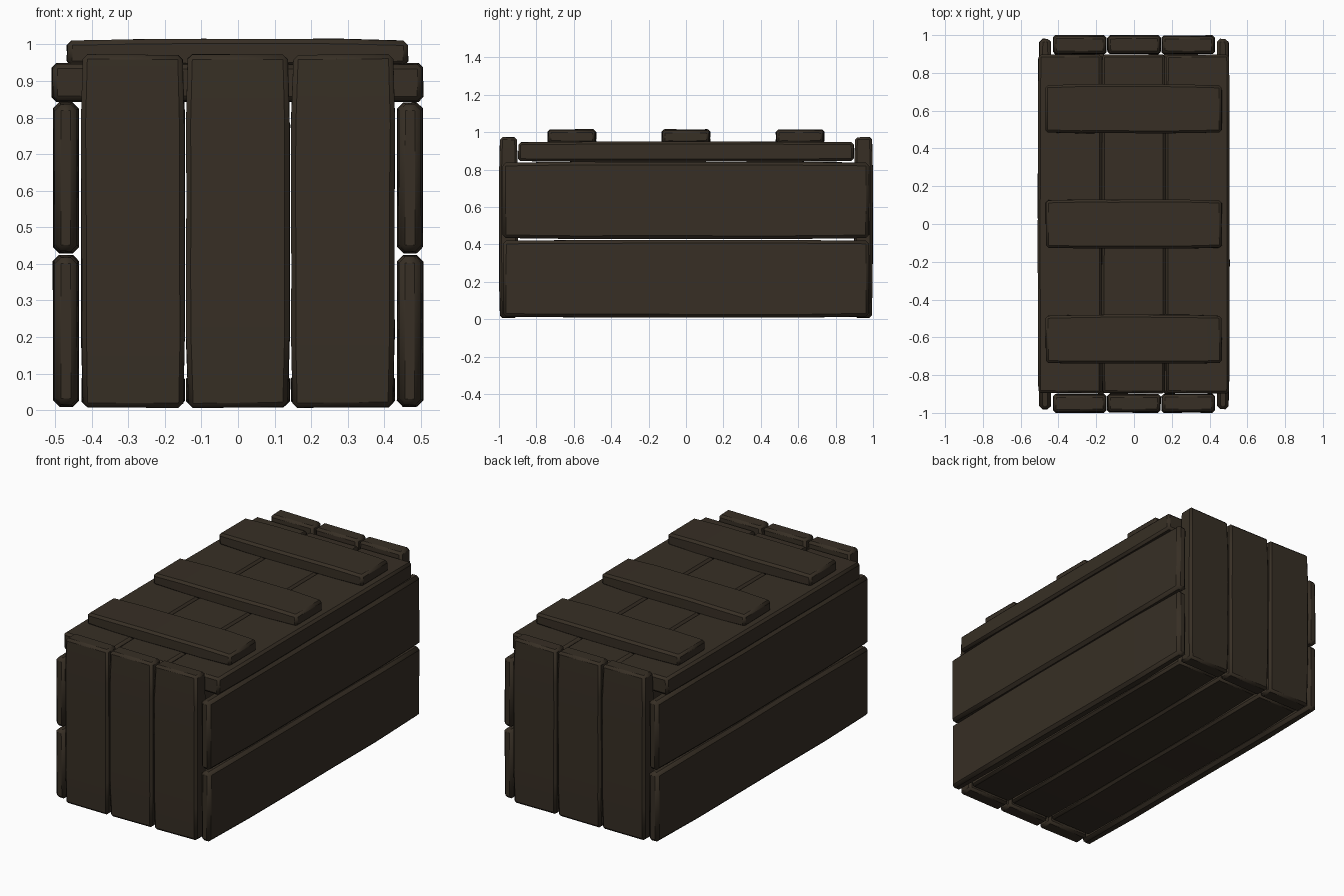
import bpy, bmesh, math, random
from mathutils import Vector

if "Cube" in bpy.data.objects:
    bpy.data.objects.remove(bpy.data.objects["Cube"])

random.seed(4)
wood = bpy.data.materials.new("dark_brown_wood")
wood.diffuse_color = (0.038, 0.028, 0.018, 1)
wood.use_nodes = True
wood.node_tree.nodes["Principled BSDF"].inputs["Base Color"].default_value = wood.diffuse_color


def plank(name, lo, hi, axis, cuts=4, wob=0.008, bev=0.013):
    """Worn, chamfered board filling the box lo..hi, with its length along axis."""
    lo, hi = Vector(lo), Vector(hi)
    mid, size = (lo + hi) / 2, hi - lo
    bm = bmesh.new()
    bmesh.ops.create_cube(bm, size=1)
    for v in bm.verts:
        v.co = Vector([mid[i] + v.co[i] * size[i] for i in range(3)])
    normal = Vector((0, 0, 0))
    normal[axis] = 1
    for k in range(1, cuts + 1):
        co = mid.copy()
        co[axis] = lo[axis] + size[axis] * k / (cuts + 1)
        bmesh.ops.bisect_plane(bm, geom=bm.verts[:] + bm.edges[:] + bm.faces[:],
                               plane_co=co, plane_no=normal)
    # pull edges in unevenly, most at the ends
    for v in bm.verts:
        end = abs(v.co[axis] - mid[axis]) > size[axis] * 0.49
        for i in range(3):
            if i == axis:
                if not end:
                    continue
                amount = random.uniform(0, wob * 0.6)
            else:
                amount = random.uniform(0, wob * 0.4) + (wob * 0.6 if end else 0)
            v.co[i] -= math.copysign(amount, v.co[i] - mid[i])
    bmesh.ops.recalc_face_normals(bm, faces=bm.faces[:])
    me = bpy.data.meshes.new(name)
    bm.to_mesh(me)
    bm.free()
    me.materials.append(wood)
    ob = bpy.data.objects.new(name, me)
    bpy.context.collection.objects.link(ob)
    mod = ob.modifiers.new("worn_edges", 'BEVEL')
    mod.width = bev
    mod.segments = 1
    mod.limit_method = 'ANGLE'
    mod.angle_limit = math.radians(40)
    return ob


# upright boards on both ends, and the floor boards between them
for n, x in enumerate((-0.287, 0.0, 0.287)):
    x0, x1 = x - 0.143, x + 0.143
    plank(f"front_board_{n}", (x0, -1.0, 0.005), (x1, -0.898, 0.975), 2)
    plank(f"back_board_{n}", (x0, 0.898, 0.005), (x1, 1.0, 0.975), 2)
    plank(f"floor_board_{n}", (x0, -0.9, 0.01), (x1, 0.9, 0.1), 1)

# two long boards on each side
for s, side in ((-1, "left"), (1, "right")):
    for n, (z0, z1) in enumerate(((0.008, 0.425), (0.428, 0.843))):
        xs = sorted((s * 0.434, s * 0.507))
        plank(f"{side}_board_{n}", (xs[0], -0.982, z0), (xs[1], 0.982, z1), 1, bev=0.017)

# lid boards
for n, (x0, x1) in enumerate(((-0.51, -0.17), (-0.172, 0.168), (0.166, 0.507))):
    plank(f"lid_board_{n}", (x0, -0.898, 0.842), (x1, 0.898, 0.95), 1, wob=0.005)

# cross battens on the lid
for n, y in enumerate((-0.61, 0.0, 0.61)):
    plank(f"lid_batten_{n}", (-0.47, y - 0.131, 0.935), (0.467, y + 0.131, 1.016), 0)

for ob in bpy.context.collection.objects:
    ob.select_set(True)
    bpy.context.view_layer.objects.active = ob
bpy.ops.object.shade_smooth_by_angle(angle=math.radians(30))
